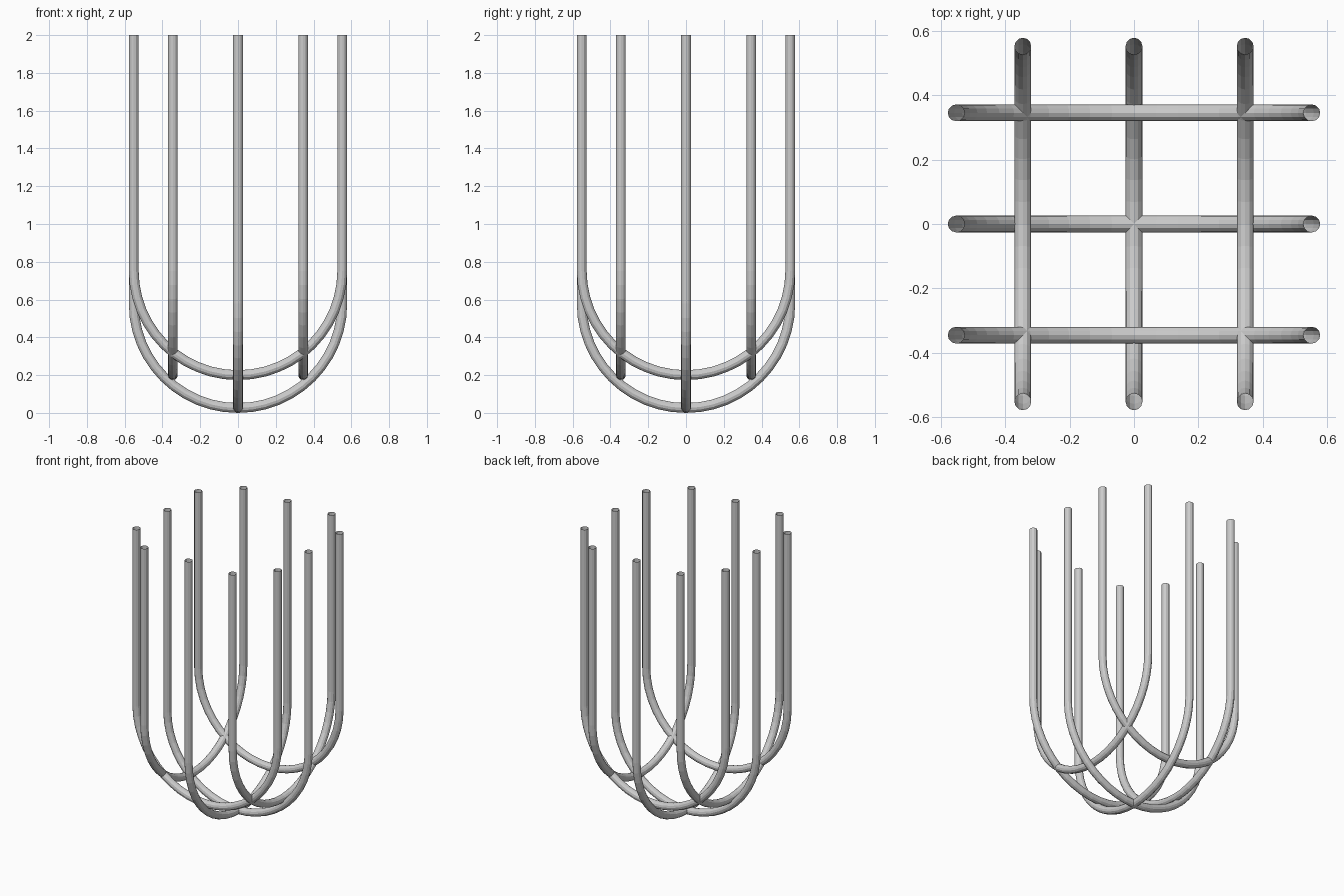
import bpy, bmesh
from math import sin, cos, pi
from mathutils import Vector

if "Cube" in bpy.data.objects:
    bpy.data.objects.remove(bpy.data.objects["Cube"])

TOP, BEND, TUBE = 2.0, 0.552, 0.026
SIDES, STEPS = 12, 24


def u_tube(name, offset, bottom, along_x):
    """Open-ended U-shaped tube lying in a plane parallel to x-z or y-z."""
    side = Vector((1, 0, 0)) if along_x else Vector((0, 1, 0))
    across = Vector((0, 1, 0)) if along_x else Vector((1, 0, 0))
    up = Vector((0, 0, 1))
    cz = bottom + BEND

    # path points with their outward normal in the plane of the U
    path = [(side * -BEND + up * TOP, -side)]
    for i in range(STEPS + 1):
        a = pi + pi * i / STEPS
        n = side * cos(a) + up * sin(a)
        path.append((n * BEND + up * cz, n))
    path.append((side * BEND + up * TOP, side))

    bm = bmesh.new()
    rings = []
    for p, n in path:
        c = p + across * offset
        rings.append([bm.verts.new(c + TUBE * (n * cos(t) + across * sin(t)))
                      for t in (2 * pi * k / SIDES for k in range(SIDES))])
    for r0, r1 in zip(rings, rings[1:]):
        for k in range(SIDES):
            j = (k + 1) % SIDES
            bm.faces.new((r0[k], r0[j], r1[j], r1[k]))
    # make the wall face away from the tube's centre line
    bm.normal_update()
    bm.faces.ensure_lookup_table()
    f = bm.faces[0]
    mid = (path[0][0] + path[1][0]) / 2 + across * offset
    if f.normal.dot(f.calc_center_median() - mid) < 0:
        bmesh.ops.reverse_faces(bm, faces=bm.faces[:])
    me = bpy.data.meshes.new(name)
    bm.to_mesh(me)
    bm.free()
    ob = bpy.data.objects.new(name, me)
    bpy.context.collection.objects.link(ob)


# three hoops each way: a deep middle one and two shallower outer ones
for along_x, label in ((True, "crosswise_hoop"), (False, "lengthwise_hoop")):
    u_tube(label + "_middle", 0, TUBE, along_x)
    for s, end in ((-1, "minus"), (1, "plus")):
        u_tube(f"{label}_{end}", s * 0.345, 0.2, along_x)
